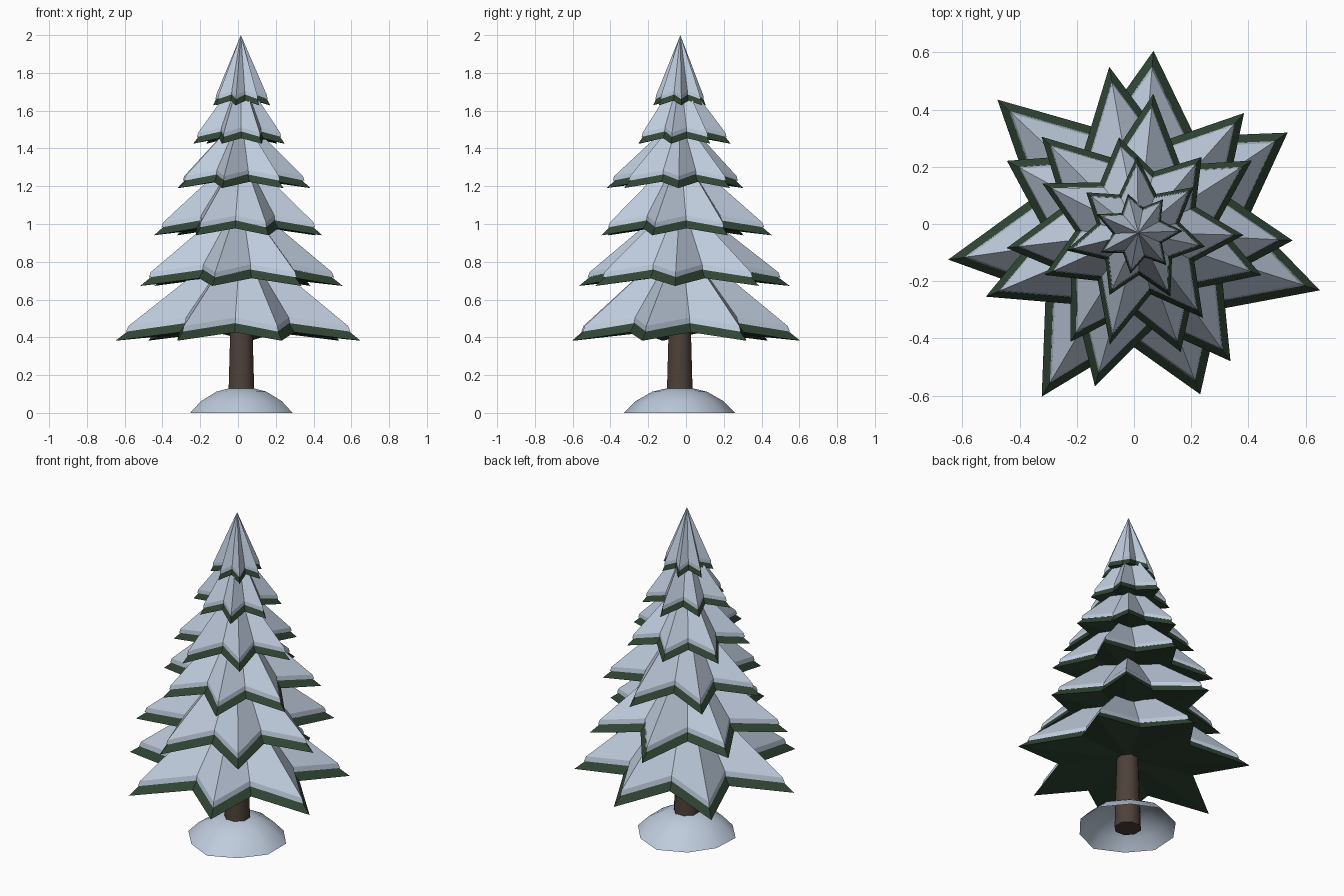
import bpy, bmesh
from math import sin, cos, radians, pi
from mathutils import Vector

if "Cube" in bpy.data.objects:
    bpy.data.objects.remove(bpy.data.objects["Cube"])

CX, CY = 0.015, -0.03        # trunk axis
N = 7                        # branches per tier


def material(name, rgb):
    m = bpy.data.materials.new(name)
    m.diffuse_color = (*rgb, 1)
    m.use_nodes = True
    m.node_tree.nodes["Principled BSDF"].inputs["Base Color"].default_value = m.diffuse_color
    return m


SNOW = material("snow", (0.52, 0.60, 0.72))
GREEN = material("needles", (0.03, 0.06, 0.035))
BARK = material("bark", (0.075, 0.053, 0.042))


def loft(name, rings, mat, top=None, bottom=None):
    """Skin between rings of points, closed by fans to optional poles."""
    bm = bmesh.new()
    loops = [[bm.verts.new(p) for p in ring] for ring in rings]
    n = len(loops[0])
    for lo, hi in zip(loops, loops[1:]):
        for i in range(n):
            j = (i + 1) % n
            bm.faces.new((lo[i], lo[j], hi[j], hi[i]))
    if top:
        t = bm.verts.new(top)
        for i in range(n):
            bm.faces.new((loops[-1][i], loops[-1][(i + 1) % n], t))
    if bottom:
        b = bm.verts.new(bottom)
        for i in range(n):
            bm.faces.new((loops[0][(i + 1) % n], loops[0][i], b))
    me = bpy.data.meshes.new(name)
    bm.to_mesh(me)
    bm.free()
    me.materials.append(mat)
    ob = bpy.data.objects.new(name, me)
    bpy.context.collection.objects.link(ob)
    return ob


def star(radii, start, z, lift, scale=1.0):
    """Star outline: low tips, with raised notches halfway between them."""
    pts = []
    mean = sum(radii) / N
    for i, r in enumerate(radii):
        a = radians(start + 360 * i / N)
        b = a + pi / N
        pts.append(Vector((CX + scale * r * cos(a), CY + scale * r * sin(a), z)))
        q = scale * 0.6 * mean
        pts.append(Vector((CX + q * cos(b), CY + q * sin(b), z + lift)))
    return pts


# Tiers: tip height, apex height, first tip angle, tip radii
tiers = [
    (0.382, 0.93, 33.8, (.628, .637, .677, .671, .665, .605, .666)),
    (0.672, 1.15, 48.5, (.558, .588, .523, .578, .558, .553, .540)),
    (0.940, 1.39, 32.4, (.470, .488, .476, .463, .450, .443, .455)),
    (1.190, 1.58, 50.0, (.345, .340, .377, .360, .404, .374, .368)),
    (1.425, 1.80, 39.5, (.250, .267, .230, .260, .240, .250, .238)),
    (1.628, 2.00, 53.5, (.145, .140, .160, .150, .146, .150, .155)),
]
for k, (z, apex, start, radii) in enumerate(tiers):
    gap = 0.048 - 0.003 * k          # height of the snow edge above the tips
    lip = 0.030 - 0.002 * k          # snow thickness
    lift = 0.045 - 0.004 * k
    loft(f"branch_tier_{k + 1}", [star(radii, start, z, lift)], GREEN,
         top=(CX, CY, apex - 0.04), bottom=(CX, CY, z + lift + 0.02))
    loft(f"snow_tier_{k + 1}",
         [star(radii, start, z + gap, lift, 0.915),
          star(radii, start, z + gap + lip, lift, 0.895)],
         SNOW, top=(CX, CY, apex))


def ring(r, z, n, wobble=()):
    out = []
    for i in range(n):
        a = 2 * pi * (i + 0.5) / n
        q = r * (wobble[i % len(wobble)] if wobble else 1)
        out.append((CX + 0.003 + q * cos(a), CY - 0.003 + q * sin(a), z))
    return out


# Trunk
trunk = loft("trunk", [ring(0.077, 0.0, 8), ring(0.062, 0.50, 8)], BARK,
             top=(CX, CY, 0.50), bottom=(CX, CY, 0.0))

# Snow mound, open underneath
wob = (1.0, 0.96, 1.03, 0.97, 0.96, 1.0, 0.95, 1.04, 0.97, 1.0)
mound = loft("snow_mound",
             [ring(0.285, 0.0, 10, wob), ring(0.225, 0.062, 10, wob),
              ring(0.14, 0.112, 10, wob), ring(0.07, 0.13, 10)],
             SNOW, top=(CX, CY, 0.134))

for ob in (trunk, mound):
    bpy.ops.object.select_all(action='DESELECT')
    ob.select_set(True)
    bpy.context.view_layer.objects.active = ob
    bpy.ops.object.shade_smooth_by_angle(angle=radians(50))
